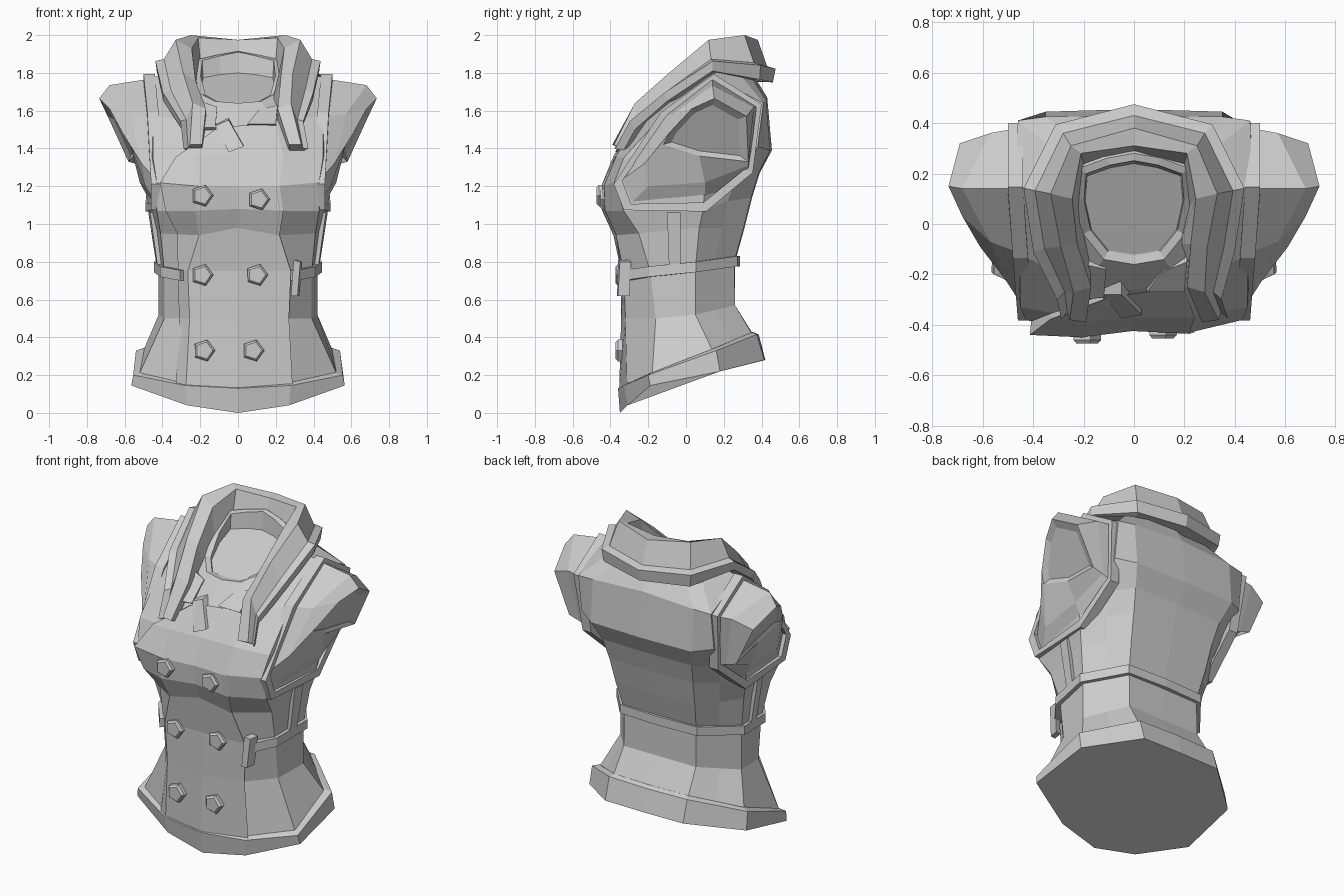
import bpy, bmesh, math
from mathutils import Vector as V

CLOTH = bpy.data.materials.new("grey cloth")
CLOTH.diffuse_color = (0.6, 0.6, 0.6, 1)


def loft(name, rings, closed=True, loop=False, caps=True):
    """Skin a list of rings; closed = each ring closes, loop = last ring joins first."""
    bm = bmesh.new()
    vs = [[bm.verts.new(p) for p in r] for r in rings]
    n = len(vs[0])
    for i in range(len(vs) if loop else len(vs) - 1):
        a, b = vs[i], vs[(i + 1) % len(vs)]
        for j in range(n if closed else n - 1):
            k = (j + 1) % n
            bm.faces.new((a[j], a[k], b[k], b[j]))
    if caps and closed and not loop:
        bm.faces.new(vs[0])
        bm.faces.new(vs[-1])
    bmesh.ops.recalc_face_normals(bm, faces=bm.faces)
    me = bpy.data.meshes.new(name)
    bm.to_mesh(me)
    bm.free()
    me.materials.append(CLOTH)
    ob = bpy.data.objects.new(name, me)
    bpy.context.collection.objects.link(ob)
    return ob


def flip(p):
    return V((-p[0], p[1], p[2]))


def full(half):
    """Complete a half ring that starts and ends on the centre line."""
    half = [V(p) for p in half]
    return half + [flip(p) for p in half[-2:0:-1]]


# Half rings: front centre, front, front corner, side, back corner, back centre
waist = [
    [(0, -.34, .11), (.27, -.31, .13), (.53, -.18, .19), (.51, .15, .31), (.26, .36, .40), (0, .365, .40)],
    [(0, -.33, .48), (.25, -.32, .5), (.39, -.16, .5), (.42, .05, .52), (.25, .26, .57), (0, .26, .57)],
    [(0, -.33, .75), (.26, -.33, .75), (.39, -.19, .75), (.42, .05, .77), (.25, .255, .8), (0, .26, .8)],
    [(0, -.36, .98), (.2, -.37, .94), (.41, -.25, .95), (.45, .07, .98), (.275, .305, .98), (0, .31, .98)],
]
# The chest adds a shoulder blade point between side and back corner
chest = [
    [(0, -.40, 1.08), (.22, -.43, 1.07), (.43, -.33, 1.07), (.475, .09, 1.07), (.39, .22, 1.12), (.29, .345, 1.14), (0, .35, 1.14)],
    [(0, -.41, 1.2), (.2, -.435, 1.2), (.43, -.38, 1.22), (.49, .1, 1.2), (.425, .27, 1.25), (.31, .385, 1.27), (0, .39, 1.27)],
    [(0, -.36, 1.36), (.22, -.37, 1.36), (.45, -.33, 1.35), (.5, .12, 1.45), (.46, .38, 1.41), (.35, .445, 1.39), (0, .455, 1.39)],
    [(0, -.26, 1.52), (.2, -.25, 1.53), (.45, -.12, 1.58), (.47, .14, 1.78), (.46, .41, 1.64), (.35, .425, 1.65), (0, .43, 1.67)],
    [(0, -.16, 1.64), (.12, -.14, 1.65), (.2, -.04, 1.69), (.23, .1, 1.79), (.22, .22, 1.87), (.11, .26, 1.895), (0, .28, 1.915)],
]
waist7 = [r[:4] + [tuple((V(r[3]) + V(r[4])) / 2)] + r[4:] for r in waist]
rows = waist7 + chest
# Neck floor sunk inside the rim
rim = [(x * .86, y * .86 + .01, z - .005) for x, y, z in chest[-1]]
floor = [(x * .84, y * .82 + .01, 1.64 + max(0, y + .1) * .42) for x, y, z in chest[-1]]
loft("torso", [full(r) for r in rows + [rim, floor]])

# Overlapping front flap, standing slightly off the torso
flap = []
for r, t, d in zip(rows[:7], (.2, .4, .4, .55, .75, .9, .45), (0, 0, 0, 0, .02, .04, .01)):
    f0, f1, f2 = (V(p) for p in r[:3])
    edge = flip(f1.lerp(f2, t))
    out = V((-.006, -.014, 0))
    flap.append([edge, edge + out - V((0, d, 0)), flip(f1) + out, f0 + out, f1 + V((.02, 0, 0))])
flap.append([V(p) for p in ((-.12, -.28, 1.5), (-.12, -.3, 1.5), (-.1, -.29, 1.51), (0, -.275, 1.52), (.2, -.25, 1.53))])
loft("front_flap", flap, closed=False)

# Hem band with an arched bottom
low = [(0, -.35, .0), (.27, -.31, .04), (.565, -.19, .145), (.545, .18, .22), (.27, .415, .28), (0, .42, .28)]
top = [(0, -.36, .13), (.28, -.33, .145), (.555, -.2, .2), (.54, .16, .33), (.27, .375, .415), (0, .385, .415)]
lip = [(x * .93, y * .93, z + .012) for x, y, z in top]
loft("hem", [full(low), full(top), full(lip)])


def belt_station(p, h=.055, out=.025):
    """Square belt section at a point on the torso."""
    d = V((p[0], p[1], 0)).normalized() * out
    p = V(p)
    up = V((0, 0, h))
    return [p - d, p + d, p + d + up, p - d + up]


# Belt running round the back, open at the front
path = [(.29, -.32, .70), (.39, -.19, .72), (.42, .05, .745), (.25, .255, .775), (0, .26, .775)]
loft("belt", [belt_station(p) for p in path + [flip(p) for p in path[-2::-1]]])


def plate(name, pts, depth):
    """Flat outline extruded by a depth vector."""
    return loft(name, [[V(p) for p in pts], [V(p) + V(depth) for p in pts]])


plate("belt_end", [(.28, -.365, .62), (.315, -.36, .62), (.33, -.35, .80), (.295, -.36, .81)], (.01, .06, 0))
for s, side in ((1, "right"), (-1, "left")):
    plate("side_strap_" + side,
          [(s * .425, -.09, .77), (s * .43, -.03, .77), (s * .475, -.03, 1.06), (s * .465, -.1, 1.06)],
          (s * -.04, 0, 0))

# Pentagonal buttons in two columns
for i, (x, y, z) in enumerate([(-.19, -.445, 1.15), (.11, -.425, 1.13), (-.19, -.345, .73),
                               (.1, -.34, .73), (-.18, -.345, .33), (.08, -.345, .33)]):
    ring = lambda r, yy: [V((x + r * math.sin(a), yy, z + r * math.cos(a)))
                          for a in (math.tau * k / 5 + .3 for k in range(5))]
    loft(f"button_{i + 1}", [ring(.06, y + .04), ring(.06, y - .015), ring(.047, y - .028)])

# Sleeve caps: armhole, middle and opening rings, then a shallow hollow
arm = [(.46, .14, 1.77), (.46, .38, 1.62), (.43, .33, 1.28), (.45, .1, 1.09), (.42, -.31, 1.09), (.42, -.36, 1.22), (.44, -.12, 1.57)]
mid = [(.68, .14, 1.735), (.57, .36, 1.62), (.51, .33, 1.31), (.52, .1, 1.22), (.49, -.2, 1.2), (.51, -.22, 1.32), (.57, -.07, 1.58)]
tip = [(.735, .15, 1.665), (.69, .32, 1.57), (.58, .33, 1.33), (.55, .07, 1.36), (.57, -.12, 1.42), (.61, -.09, 1.48), (.68, .03, 1.61)]
tip_c = sum((V(p) for p in tip), V()) / 7
hollow = [V(p).lerp(tip_c, .2) - V((.02, 0, 0)) for p in tip]
arm_c = sum((V(p) for p in arm), V()) / 7
for s, side in ((1, "right"), (-1, "left")):
    m = V if s == 1 else flip
    loft("sleeve_" + side, [[m(p) for p in r] for r in (arm, mid, tip, hollow)])
    # Raised trim round the armhole
    trim = []
    for p in arm:
        p = V(p)
        d = p - arm_c
        d.x = 0
        d = d.normalized() * .025
        a, b = V((-.02, 0, 0)), V((.04, 0, 0))
        trim.append([m(q) for q in (p - d + a, p + d + a, p + d + b, p - d + b)])
    loft("armhole_trim_" + side, trim, loop=True)

# Collar: stations of outer bottom, top outer, top inner, inner bottom
stations = [
    [(0, .46, 1.75), (0, .38, 1.975), (0, .31, 1.975), (0, .26, 1.78)],
    [(.3, .39, 1.765), (.25, .31, 2.0), (.21, .28, 1.985), (.19, .2, 1.76)],
    [(.43, .14, 1.81), (.33, .12, 1.975), (.245, .1, 1.93), (.21, .06, 1.7)],
    [(.395, -.1, 1.65), (.29, -.09, 1.8), (.225, -.08, 1.76), (.18, -.08, 1.64)],
    [(.335, -.27, 1.5), (.28, -.27, 1.64), (.21, -.25, 1.61), (.21, -.2, 1.49)],
    [(.35, -.33, 1.39), (.335, -.38, 1.42), (.27, -.39, 1.42), (.27, -.33, 1.39)],
]


def collar_ring(st, dx=0):
    """Add the raised lower lip to a station."""
    b, u, v, w = (V(p) + V((dx, 0, 0)) for p in st)
    out = V((b.x, b.y - .05, 0)).normalized()
    edge = b.lerp(u, .32) + out * .04
    return [b, edge, b.lerp(u, .38), u, v, w]


right = [collar_ring(s) for s in stations]
left = [[flip(p) for p in collar_ring(s, d)] for s, d in zip(stations, (0, 0, 0, 0, -.04, -.08))]
loft("collar", left[:0:-1] + right)

# Crossed neckline folds and hanging tab
plate("neck_fold_left", [(-.2, -.16, 1.65), (-.11, -.18, 1.62), (-.12, -.29, 1.51), (-.19, -.3, 1.51)], (0, .05, -.03))
plate("neck_fold_right", [(.21, -.15, 1.63), (.11, -.19, 1.605), (.05, -.27, 1.53), (.2, -.27, 1.53)], (0, .05, -.03))
plate("neck_tab", [(-.12, -.28, 1.52), (-.05, -.28, 1.55), (.03, -.36, 1.41), (-.05, -.375, 1.38)], (0, .05, .01))
